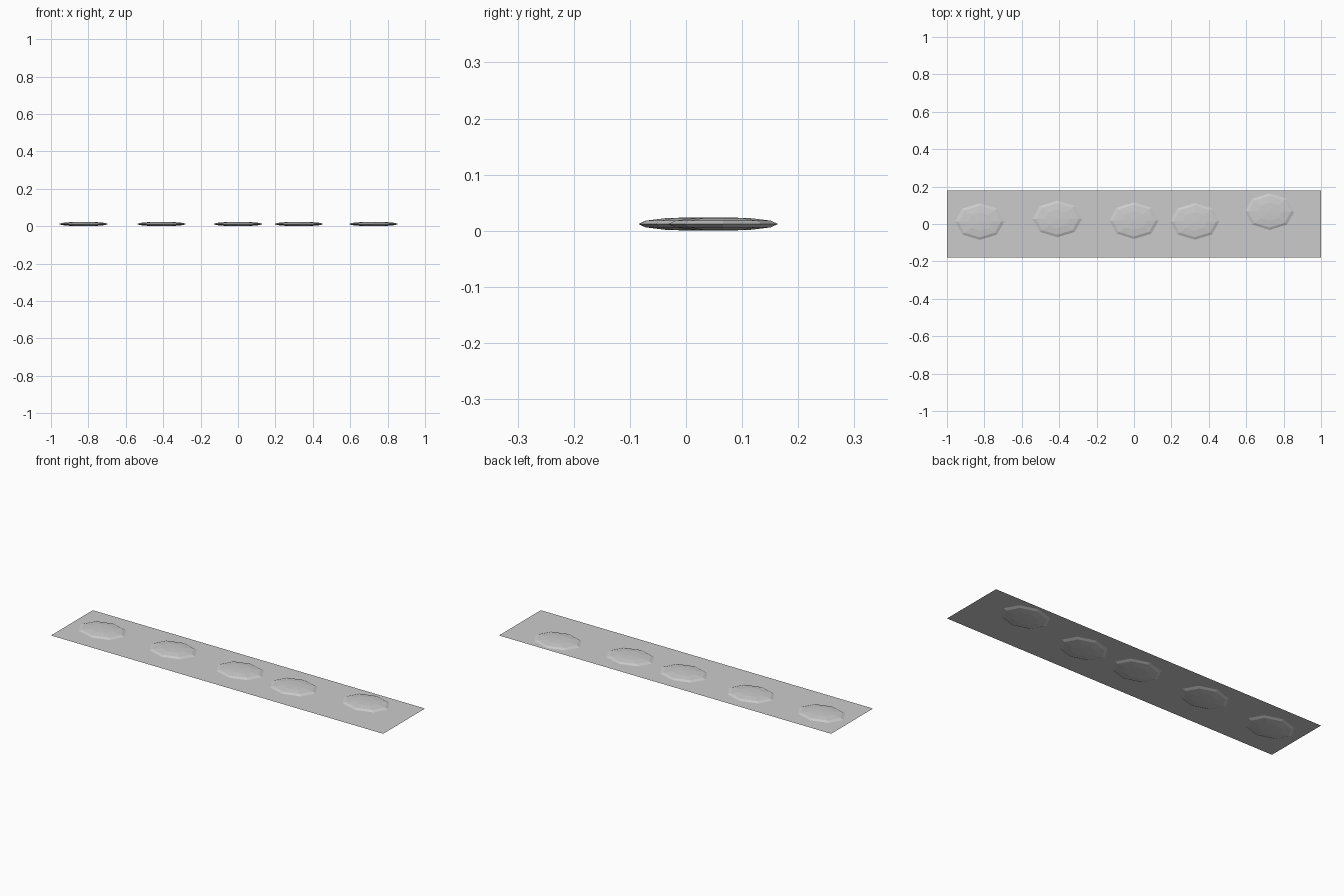
import bpy

if "Cube" in bpy.data.objects:
    bpy.data.objects.remove(bpy.data.objects["Cube"])

# Thin flat strip
bpy.ops.mesh.primitive_plane_add(size=2, location=(0, 0, 0.012))
strip = bpy.context.object
strip.name = "ground_strip"
strip.scale = (1, 0.18, 1)

# Flattened low-poly stones set along the strip
centres = [(-0.825, 0.013), (-0.41, 0.027), (0, 0.018), (0.325, 0.014), (0.725, 0.066)]
for i, (x, y) in enumerate(centres):
    bpy.ops.mesh.primitive_uv_sphere_add(segments=8, ring_count=6, radius=1,
                                         location=(x, y, 0.012))
    stone = bpy.context.object
    stone.name = f"stepping_stone_{i + 1}"
    stone.scale = (0.132, 0.098, 0.012)
